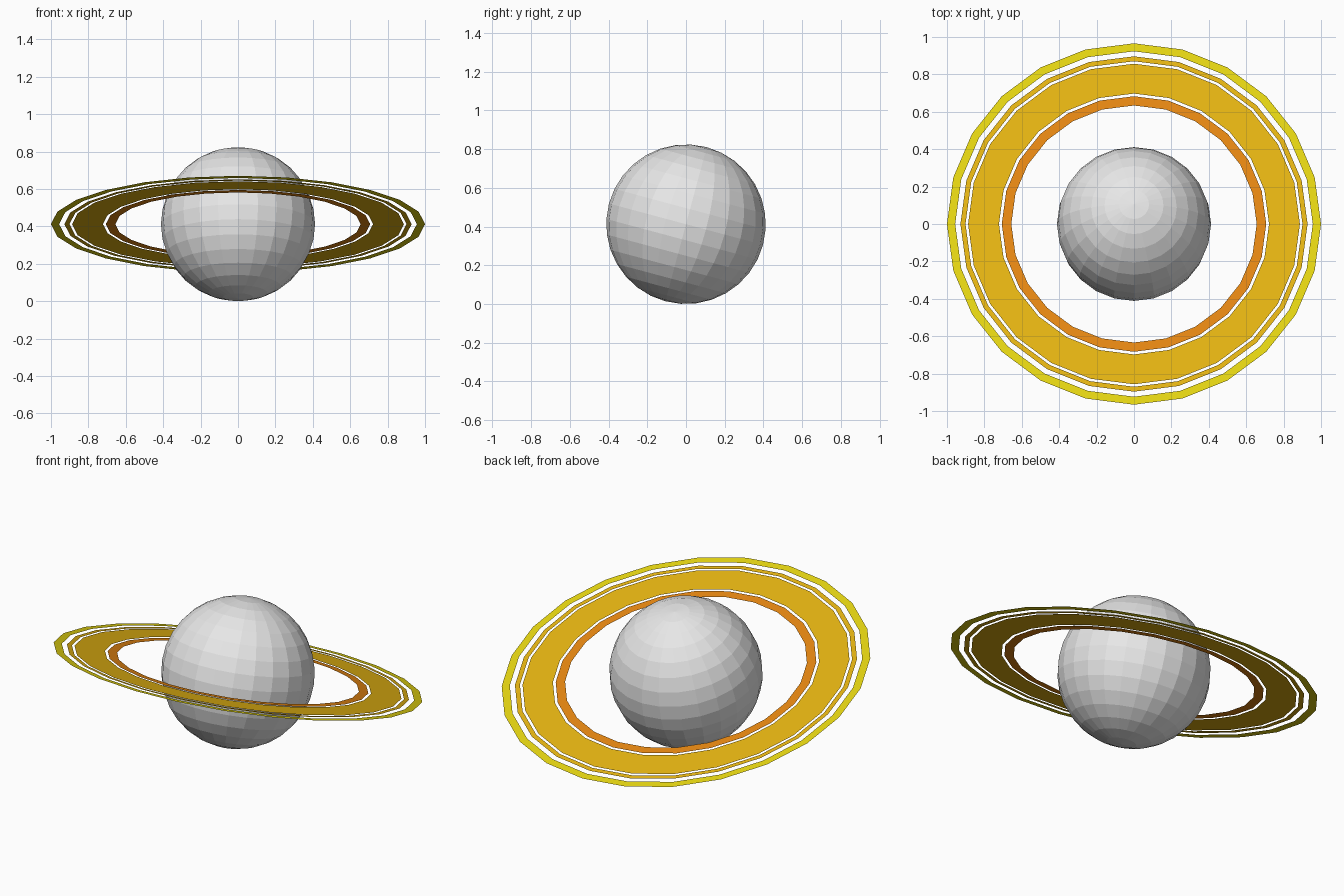
import bpy, bmesh, math

if "Cube" in bpy.data.objects:
    bpy.data.objects.remove(bpy.data.objects["Cube"])

TILT = math.radians(-15)
CENTRE = (0, 0, 0.412)


def material(name, rgb):
    m = bpy.data.materials.new(name)
    m.diffuse_color = (*rgb, 1)
    m.use_nodes = True
    m.node_tree.nodes["Principled BSDF"].inputs["Base Color"].default_value = m.diffuse_color
    return m


grey = material("light grey", (0.8, 0.8, 0.8))
yellow = material("yellow", (0.8, 0.68, 0.006))
gold = material("gold", (0.8, 0.465, 0.006))
orange = material("orange", (0.8, 0.245, 0.006))


def add_object(name, bm, mat):
    mesh = bpy.data.meshes.new(name)
    bm.to_mesh(mesh)
    bm.free()
    mesh.materials.append(mat)
    ob = bpy.data.objects.new(name, mesh)
    ob.location = CENTRE
    ob.rotation_euler = (TILT, 0, 0)
    bpy.context.collection.objects.link(ob)


def flat_ring(name, inner, outer, mat, sides=24):
    bm = bmesh.new()
    loops = []
    for r in (inner, outer):
        loops.append([bm.verts.new((r * math.cos(math.tau * i / sides),
                                    r * math.sin(math.tau * i / sides), 0))
                      for i in range(sides)])
    a, b = loops
    for i in range(sides):
        j = (i + 1) % sides
        bm.faces.new((a[i], b[i], b[j], a[j]))
    add_object(name, bm, mat)


# Faceted globe, tilted with its rings
bm = bmesh.new()
bmesh.ops.create_uvsphere(bm, u_segments=24, v_segments=16, radius=0.412)
add_object("globe", bm, grey)

# Paper-thin concentric rings
flat_ring("inner_ring", 0.656, 0.707, orange)
flat_ring("broad_ring", 0.722, 0.887, gold)
flat_ring("narrow_ring", 0.901, 0.928, gold)
flat_ring("outer_ring", 0.956, 1.0, yellow)
